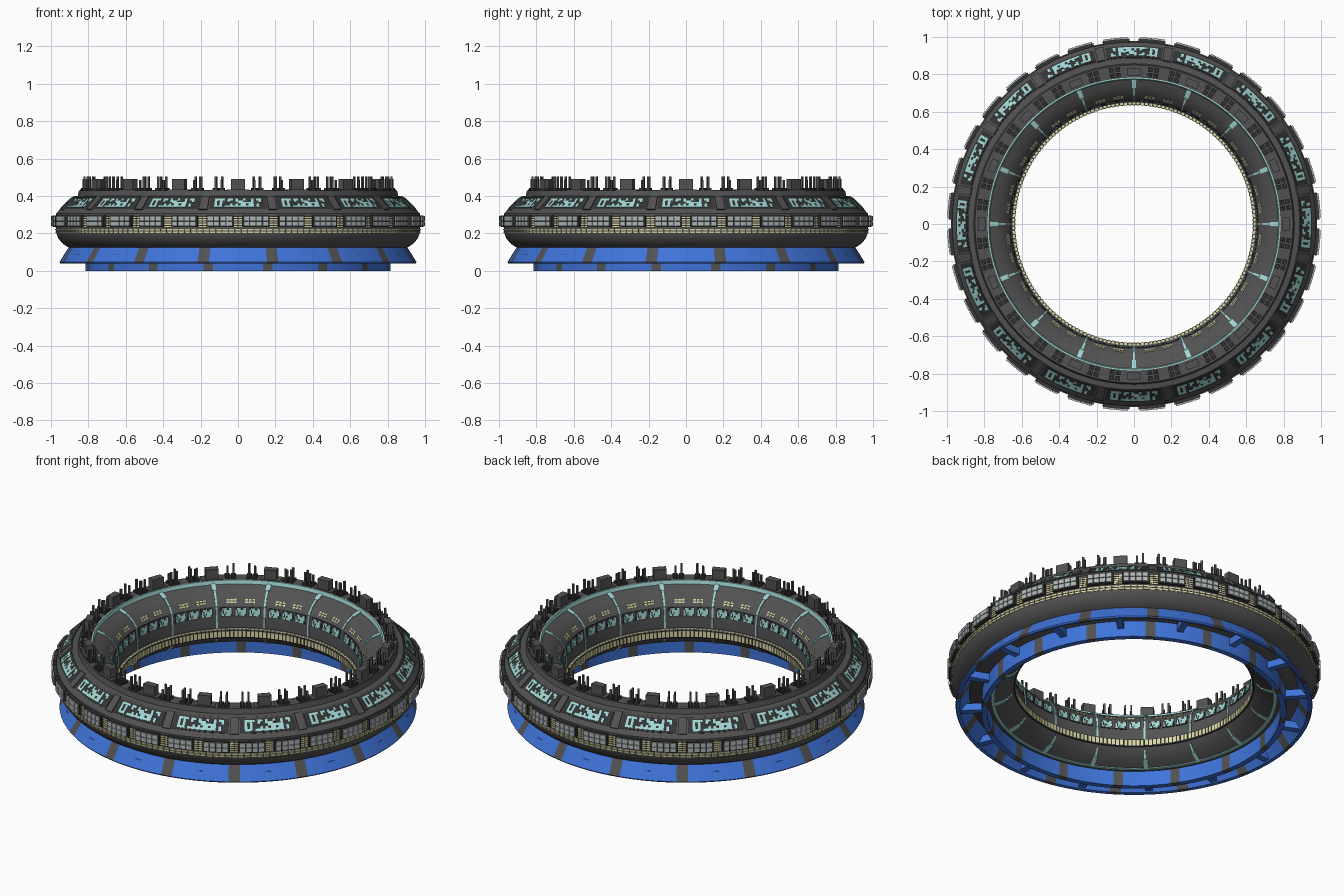
import bpy, bmesh, math, random
from math import radians, sin, cos, hypot

if "Cube" in bpy.data.objects:
    bpy.data.objects.remove(bpy.data.objects["Cube"])

random.seed(4)
COLORS = {
    "hull_grey": (0.085, 0.085, 0.087), "dark_grey": (0.035, 0.035, 0.037),
    "trim_blue": (0.05, 0.175, 0.70), "pale_cyan": (0.36, 0.69, 0.67),
    "panel_light_grey": (0.43, 0.47, 0.47), "window_cream": (0.72, 0.68, 0.38),
}
MATS = {}
for n, c in COLORS.items():
    MATS[n] = bpy.data.materials.new(n)
    MATS[n].diffuse_color = (*c, 1)
SEG, N = 192, 16
STEP = 360 / N


def pt(r, z, deg):
    a = radians(deg)
    return (r * cos(a), r * sin(a), z)


def finish(bm, name, mats, smooth=False):
    bmesh.ops.recalc_face_normals(bm, faces=bm.faces)
    me = bpy.data.meshes.new(name)
    bm.to_mesh(me)
    bm.free()
    ob = bpy.data.objects.new(name, me)
    bpy.context.collection.objects.link(ob)
    for m in mats:
        me.materials.append(MATS[m])
    if smooth:
        bpy.ops.object.select_all(action='DESELECT')
        ob.select_set(True)
        bpy.context.view_layer.objects.active = ob
        bpy.ops.object.shade_smooth_by_angle(angle=radians(25))
    return ob


def lathe(name, prof, mats, rule=None):
    """Closed (r, z) cross-section swept around z; rule(angle) picks the colour."""
    bm = bmesh.new()
    rings = [[bm.verts.new(pt(r, z, i * 360 / SEG)) for r, z in prof] for i in range(SEG)]
    k = len(prof)
    for i in range(SEG):
        a, b = rings[i], rings[(i + 1) % SEG]
        for j in range(k):
            f = bm.faces.new((a[j], b[j], b[(j + 1) % k], a[(j + 1) % k]))
            if rule:
                f.material_index = rule((i + 0.5) * 360 / SEG)
    return finish(bm, name, mats, True)


def tile(bm, p, q, u0, u1, a0, a1, h0, h1, n=1):
    """Curved slab on the cone p->q (u = fraction along it), a = degrees, h = height off it."""
    dr, dz = q[0] - p[0], q[1] - p[1]
    ln = hypot(dr, dz)
    nr, nz = dz / ln, -dr / ln
    secs = []
    for i in range(n + 1):
        a = a0 + (a1 - a0) * i / n
        secs.append([bm.verts.new(pt(p[0] + dr * u + nr * h, p[1] + dz * u + nz * h, a))
                     for u, h in ((u0, h0), (u1, h0), (u1, h1), (u0, h1))])
    for s, t in zip(secs, secs[1:]):
        for j in range(4):
            bm.faces.new((s[j], s[(j + 1) % 4], t[(j + 1) % 4], t[j]))
    bm.faces.new(secs[0])
    bm.faces.new(secs[-1][::-1])


def around(name, mat, build, count=N, offset=0.0):
    bm = bmesh.new()
    for i in range(count):
        build(bm, offset + i * 360 / count)
    return finish(bm, name, [mat])


# --- main hull ring; inner wall is reused by the ribs
INNER = [(.775, .412), (.73, .395), (.69, .365), (.665, .33), (.657, .27), (.655, .207),
         (.64, .197), (.64, .162), (.655, .145), (.69, .11), (.75, .085)]
OUTER = [(.80, .09), (.87, .112), (.90, .122), (.925, .136), (.945, .153), (.962, .175), (.971, .20),
         (.974, .225), (.972, .305), (.955, .325), (.885, .395), (.857, .40), (.85, .43), (.78, .43)]
lathe("hull_ring", OUTER + INNER, ["hull_grey"])

# --- blue lower skirt and foot ring with grey stripes
def stripes(width):
    return lambda a: int(abs((a % STEP) - STEP / 2) < width)

lathe("lower_skirt", [(.905, .126), (.955, .046), (.95, .039), (.932, .042), (.88, .118)],
      ["trim_blue", "hull_grey"], stripes(1.9))
lathe("foot_ring", [(.816, 0), (.816, .10), (.785, .10), (.785, 0)],
      ["trim_blue", "hull_grey"], stripes(1.9))
around("skirt_struts", "trim_blue",
       lambda bm, a: tile(bm, (.93, .06), (.81, .06), 0, 1, a - 1.2, a + 1.2, -.012, .03))

# --- big sloped windows with a broken cyan pattern
SLOPE = ((.955, .325), (.885, .395))
around("outer_window_backs", "dark_grey",
       lambda bm, a: tile(bm, *SLOPE, .06, .92, a - 9.4, a + 9.4, -.01, .003, 8))
COLS, ROWS = 18, 5
pattern = [(c, r) for c in range(COLS) for r in range(ROWS) if random.random() < .55]

def window_cells(bm, a):
    w = 15.6 / COLS
    for c, r in pattern:
        x = a - 7.8 + c * w
        tile(bm, *SLOPE, .17 + r * .13, .30 + r * .13, x, x + w, .001, .005)

around("outer_window_lights", "pale_cyan", window_cells)
around("window_dividers", "hull_grey",
       lambda bm, a: tile(bm, *SLOPE, 0, 1, a - 1.4, a + 1.4, -.01, .008, 2), N, STEP / 2)

# --- raised light panels on the rim
RIM = ((.973, .23), (.973, .30))
around("rim_panel_frames", "dark_grey",
       lambda bm, a: tile(bm, *RIM, .05, .95, a - 4.2, a + 4.2, -.01, .018, 4), 32, 5.625)

def rim_lights(bm, a):
    for i in range(4):
        for u in (.12, .53):
            x = a - 3.85 + i * 1.95
            tile(bm, *RIM, u, u + .36, x, x + 1.75, .015, .026)

around("rim_light_panels", "panel_light_grey", rim_lights, 32, 5.625)

# --- cream window rows: two full rows, plus stacks between the rim panels
def low_rows(bm, a):
    tile(bm, (.971, .20), (.974, .225), .05, .4, a - .8, a + .8, -.003, .004)
    tile(bm, (.971, .20), (.974, .225), .6, .95, a - .8, a + .8, -.003, .004)

around("rim_window_rows", "window_cream", low_rows, 180)

def stacks(bm, a):
    for i in range(5):
        for s in (-.68, .68):
            tile(bm, *RIM, .05 + i * .17, .15 + i * .17, a + s - .6, a + s + .6, -.003, .005)

around("rim_window_stacks", "window_cream", stacks, 32)
around("rim_window_backs", "dark_grey",
       lambda bm, a: tile(bm, *RIM, .0, .9, a - 1.4, a + 1.4, -.004, .002, 2), 32)

# --- top deck: cabins, pads and antenna posts
TOP = ((.845, .43), (.785, .43))

def cabins(bm, a):
    tile(bm, *TOP, .2, .85, a - 2.5, a + 2.5, -.01, .06)
    tile(bm, *TOP, .0, 1, a - 4.0, a + 4.0, -.01, .004, 2)

around("deck_cabins", "hull_grey", cabins)

def spots(a):
    for side in (-7.2, 7.2):
        for k in (-1, 1):
            for u in (.25, .75):
                yield a + side + k * 1.15, u, k * side > 0

def pads(bm, a):
    for x, u, _ in spots(a):
        tile(bm, *TOP, u - .2, u + .2, x - .9, x + .9, -.005, .012)

def posts(bm, a):
    for x, u, tall in spots(a):
        tile(bm, *TOP, u - .08, u + .08, x - .36, x + .36, 0, .075 if tall or u > .5 else .055)

around("antenna_pads", "dark_grey", pads)
around("antenna_posts", "hull_grey", posts)

# --- cyan rings and ribs on the inner wall
lathe("upper_cyan_ring", [(.770, .405), (.783, .405), (.783, .4315), (.776, .4315)], ["pale_cyan"])
lathe("lower_cyan_ring", [(.745, .095), (.765, .095), (.765, .082), (.745, .082)], ["pale_cyan"])

def ribs(bm, a):
    for i, (p, q) in enumerate(zip(INNER, INNER[1:])):
        if i in (5, 6, 7):
            continue
        w = .9 if i in (0, 9) else .42
        tile(bm, p, q, 0, 1, a - w, a + w, -.004, .005)

around("inner_ribs", "pale_cyan", ribs)

# --- inner wall windows
WALL = ((.665, .33), (.657, .27))
around("inner_window_backs", "dark_grey",
       lambda bm, a: [tile(bm, *WALL, .08, .95, a + s - 2.9, a + s + 2.9, -.005, .003, 3)
                      for s in (-6.6, 0, 6.6)], N, STEP / 2)
inner_pattern = [(c, r) for c in range(8) for r in range(4) if random.random() < .5]

def inner_cells(bm, a):
    for s in (-6.6, 0, 6.6):
        for c, r in inner_pattern:
            x = a + s - 2.4 + c * .6
            tile(bm, *WALL, .16 + r * .18, .34 + r * .18, x, x + .6, .001, .005)

around("inner_window_lights", "pale_cyan", inner_cells, N, STEP / 2)

def inner_dashes(bm, a):
    for s in (-4.2, 4.2):
        for i in range(3):
            for u in (.1, .42):
                x = a + s - 2.3 + i * 1.6
                tile(bm, (.69, .365), (.665, .33), u, u + .2, x, x + 1.3, -.003, .003)

around("inner_cream_windows", "window_cream", inner_dashes, N, STEP / 2)

# --- bright band of panes at the narrowest part of the hole
lathe("inner_band", [(.637, .158), (.65, .158), (.65, .20), (.637, .20)], ["dark_grey"])

def panes(bm, a):
    tile(bm, (.637, .20), (.637, .158), .1, .9, a - .7, a + .7, -.004, .003)
    tile(bm, (.653, .2005), (.638, .2005), .05, .95, a - .7, a + .7, -.002, .003)

around("inner_band_panes", "window_cream", panes, 180)

for m in bpy.data.materials:
    if m.users and not m.is_grease_pencil:
        m.use_nodes = True
        m.node_tree.nodes["Principled BSDF"].inputs["Base Color"].default_value = m.diffuse_color
